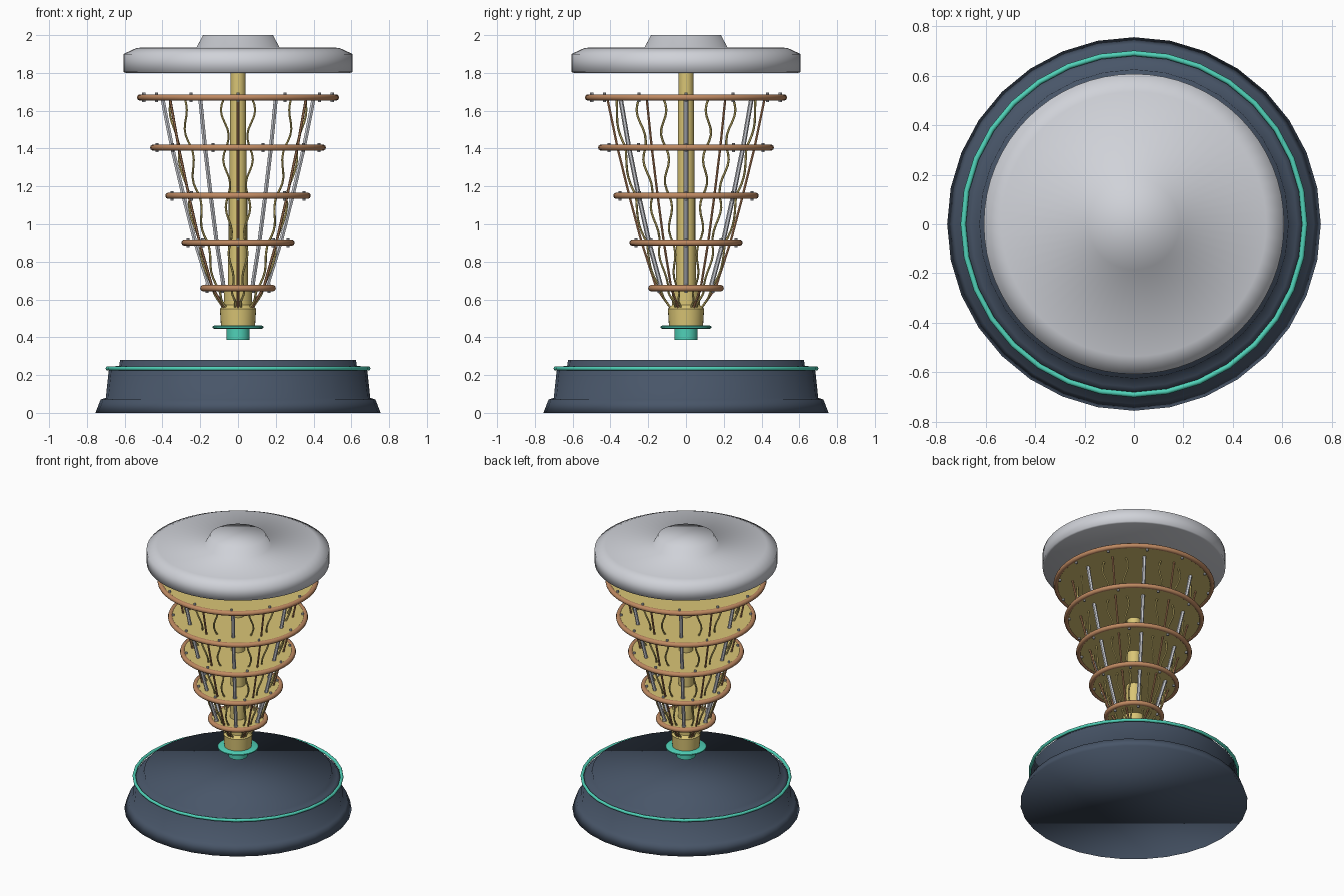
import bpy
import bmesh
from math import sin, cos, pi, radians

if "Cube" in bpy.data.objects:
    bpy.data.objects.remove(bpy.data.objects["Cube"])


def material(name, rgb):
    m = bpy.data.materials.new(name)
    m.use_nodes = True
    m.diffuse_color = (*rgb, 1)
    m.node_tree.nodes["Principled BSDF"].inputs["Base Color"].default_value = (*rgb, 1)
    return m


navy = material("navy", (0.065, 0.092, 0.14))
gold = material("gold", (0.70, 0.56, 0.18))
silver = material("silver", (0.63, 0.645, 0.69))
teal = material("teal", (0.08, 0.64, 0.48))
copper = material("copper", (0.52, 0.25, 0.12))


def finish(bm, name, mat, smooth_all=False):
    bmesh.ops.recalc_face_normals(bm, faces=bm.faces)
    mesh = bpy.data.meshes.new(name)
    bm.to_mesh(mesh)
    bm.free()
    mesh.materials.append(mat)
    ob = bpy.data.objects.new(name, mesh)
    bpy.context.collection.objects.link(ob)
    bpy.ops.object.select_all(action="DESELECT")
    ob.select_set(True)
    bpy.context.view_layer.objects.active = ob
    if smooth_all:
        bpy.ops.object.shade_smooth()
    else:
        bpy.ops.object.shade_smooth_by_angle(angle=radians(35))
    return ob


def lathe(name, profile, mat, sides=32, smooth_all=False):
    """Turned solid from (radius, height) pairs, with flat end caps."""
    bm = bmesh.new()
    rings = [[bm.verts.new((r * cos(2 * pi * i / sides), r * sin(2 * pi * i / sides), z))
              for i in range(sides)] for r, z in profile]
    for a, b in zip(rings, rings[1:]):
        for i in range(sides):
            j = (i + 1) % sides
            bm.faces.new((a[i], a[j], b[j], b[i]))
    bm.faces.new(rings[0][::-1])
    bm.faces.new(rings[-1])
    return finish(bm, name, mat, smooth_all)


def ring(name, radius, z, thick, mat, sides=48):
    bpy.ops.mesh.primitive_torus_add(major_radius=radius, minor_radius=thick, location=(0, 0, z),
                                     major_segments=sides, minor_segments=10)
    ob = bpy.context.object
    ob.name = name
    ob.data.materials.append(mat)
    bpy.ops.object.shade_smooth()


def tubes(name, paths, thick, mat):
    """Round wires through lists of points."""
    cu = bpy.data.curves.new(name, "CURVE")
    cu.dimensions = "3D"
    cu.bevel_depth = thick
    cu.bevel_resolution = 1
    cu.use_fill_caps = True
    for path in paths:
        sp = cu.splines.new("POLY")
        sp.points.add(len(path) - 1)
        for p, co in zip(sp.points, path):
            p.co = (*co, 1)
    cu.materials.append(mat)
    ob = bpy.data.objects.new(name, cu)
    bpy.context.collection.objects.link(ob)
    bpy.ops.object.select_all(action="DESELECT")
    ob.select_set(True)
    bpy.context.view_layer.objects.active = ob
    bpy.ops.object.convert(target="MESH")
    bpy.ops.object.shade_smooth_by_angle(angle=radians(50))


def polar(r, deg, z):
    return (r * cos(radians(deg)), r * sin(radians(deg)), z)


# Stepped base with glowing trim
lathe("base", [(0.755, 0), (0.728, 0.07), (0.70, 0.08), (0.685, 0.22), (0.66, 0.245),
               (0.628, 0.25), (0.625, 0.28)], navy, 32, True)
ring("base_trim", 0.69, 0.235, 0.011, teal, 32)

# Top canister
lathe("top_canister", [(0.595, 1.80), (0.607, 1.805), (0.607, 1.90), (0.535, 1.933),
                       (0.22, 1.935), (0.185, 2.0)], silver, 64, True)

# Plates from top to bottom: radius, height, bolt count
plates = [(0.535, 1.67, 12), (0.465, 1.405, 10), (0.385, 1.15, 8),
          (0.30, 0.90, 8), (0.20, 0.66, 6)]
bolts = bmesh.new()
for n, (r, z, count) in enumerate(plates, 1):
    lathe(f"plate_{n}", [(r - 0.015, z - 0.012), (r - 0.015, z + 0.012)], gold, 48)
    ring(f"plate_rim_{n}", r - 0.017, z, 0.017, copper)
    for i in range(count):
        made = bmesh.ops.create_cone(bolts, cap_ends=True, segments=8, radius1=0.008,
                                     radius2=0.008, depth=0.05)
        bmesh.ops.translate(bolts, verts=made["verts"], vec=polar(r - 0.036, 360 * i / count, z))
finish(bolts, "plate_bolts", silver)

# Central column, slightly wider at each lower stage
heights = [1.80] + [z for _, z, _ in plates]
for n, (top, bottom) in enumerate(zip(heights, heights[1:]), 1):
    r = 0.037 + 0.003 * n
    lathe(f"column_{n}", [(r, bottom), (r, top)], gold, 24)

# Lower mount and hanging chip holder
lathe("lower_mount", [(0.09, 0.455), (0.096, 0.55), (0.075, 0.57), (0.075, 0.66)], gold, 32)
lathe("holder_flange", [(0.125, 0.445), (0.135, 0.45), (0.135, 0.458), (0.125, 0.463)], teal, 32)
lathe("holder_tip", [(0.062, 0.385), (0.062, 0.455)], teal, 32)

# Support rods between neighbouring plates
tubes("support_rods", [[polar(0.75 * a[0], k * 60, a[1]), polar(0.75 * b[0], k * 60, b[1])]
                       for a, b in zip(plates, plates[1:]) for k in range(6)], 0.012, silver)


def wire(angle, share, wave, twist):
    """Wire running down through every plate and converging on the lower mount."""
    stops = [(r * share, z) for r, z, _ in plates] + [(0.085, 0.56)]
    path = []
    for n, ((r0, z0), (r1, z1)) in enumerate(zip(stops, stops[1:])):
        steps = 8
        size = wave * (z0 - z1) / 0.26
        for i in range(steps + (n == 4)):
            t = i / steps
            bulge = size * sin(pi * t)
            sway = twist * sin(2 * pi * t)
            path.append(polar(r0 + (r1 - r0) * t + bulge, angle + sway, z0 + (z1 - z0) * t))
    return path


tubes("copper_wires", [wire(30 + 60 * k, 0.78, 0, 0) for k in range(6)], 0.007, copper)
tubes("gold_wires", [wire(60 * k + side, 0.70, 0.02, 3 * (1 if side > 30 else -1))
                     for k in range(6) for side in (19, 41)], 0.006, gold)
